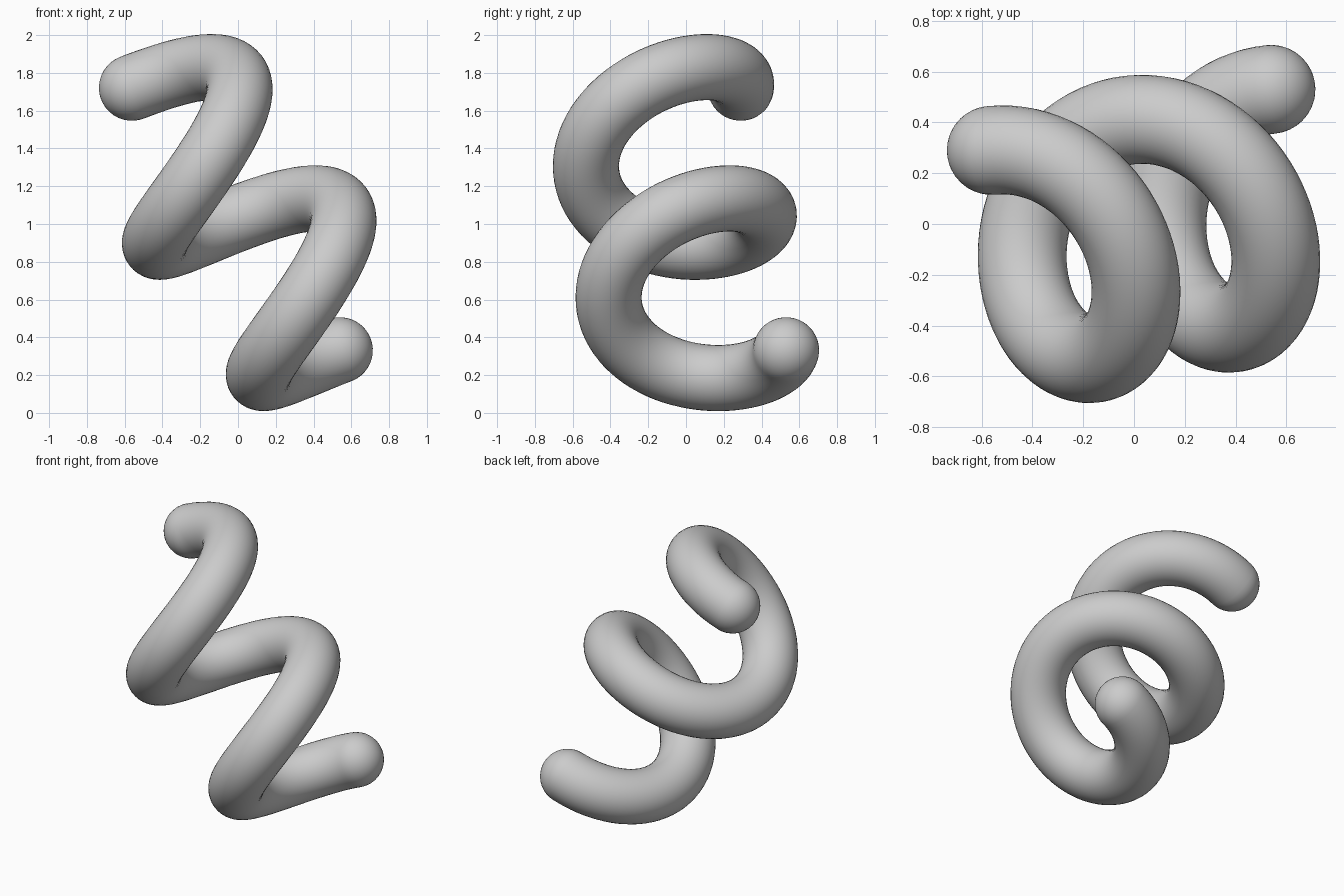
import bpy, bmesh, math
from mathutils import Vector

if "Cube" in bpy.data.objects:
    bpy.data.objects.remove(bpy.data.objects["Cube"])

TUBE, TURNS, STEPS, SIDES, CAP = 0.175, 2, 160, 40, 10
start = Vector((-0.505, -0.15, 1.69))     # axis point level with the top end
pitch = Vector((0.55, 0.12, -0.695))      # axis travel per turn
axis = pitch.normalized()
u = Vector((-0.055, 0.44, 0.03))
radius = u.length
u = (u - axis * u.dot(axis)).normalized()
v = axis.cross(u)


def frame(t):
    """Centre, tangent, outward normal and binormal of the helix at turn t."""
    a = math.tau * t
    out = u * math.cos(a) + v * math.sin(a)
    tangent = (pitch + math.tau * radius * (v * math.cos(a) - u * math.sin(a))).normalized()
    return start + pitch * t + out * radius, tangent, out, tangent.cross(out)


bm = bmesh.new()
rings = []


def add_ring(t, along, r):
    c, tan, n, b = frame(t)
    c = c + tan * along
    rings.append([bm.verts.new(c + r * (n * math.cos(k * math.tau / SIDES) + b * math.sin(k * math.tau / SIDES)))
                  for k in range(SIDES)])


# Rounded top end, coiled body, rounded bottom end
for i in range(1, CAP):
    a = math.pi / 2 * i / CAP
    add_ring(0, -TUBE * math.cos(a), TUBE * math.sin(a))
for i in range(STEPS + 1):
    add_ring(TURNS * i / STEPS, 0, TUBE)
for i in range(CAP - 1, 0, -1):
    a = math.pi / 2 * i / CAP
    add_ring(TURNS, TUBE * math.cos(a), TUBE * math.sin(a))

for p, q in zip(rings, rings[1:]):
    for k in range(SIDES):
        j = (k + 1) % SIDES
        bm.faces.new((p[k], p[j], q[j], q[k]))
for t, sign, ring in ((0, -1, rings[0]), (TURNS, 1, rings[-1])):
    c, tan, _, _ = frame(t)
    tip = bm.verts.new(c + tan * TUBE * sign)
    for k in range(SIDES):
        bm.faces.new((tip, ring[k], ring[(k + 1) % SIDES]))

bmesh.ops.recalc_face_normals(bm, faces=bm.faces)
for f in bm.faces:
    f.smooth = True
mesh = bpy.data.meshes.new("coil")
bm.to_mesh(mesh)
bm.free()
coil = bpy.data.objects.new("coil", mesh)
bpy.context.collection.objects.link(coil)
